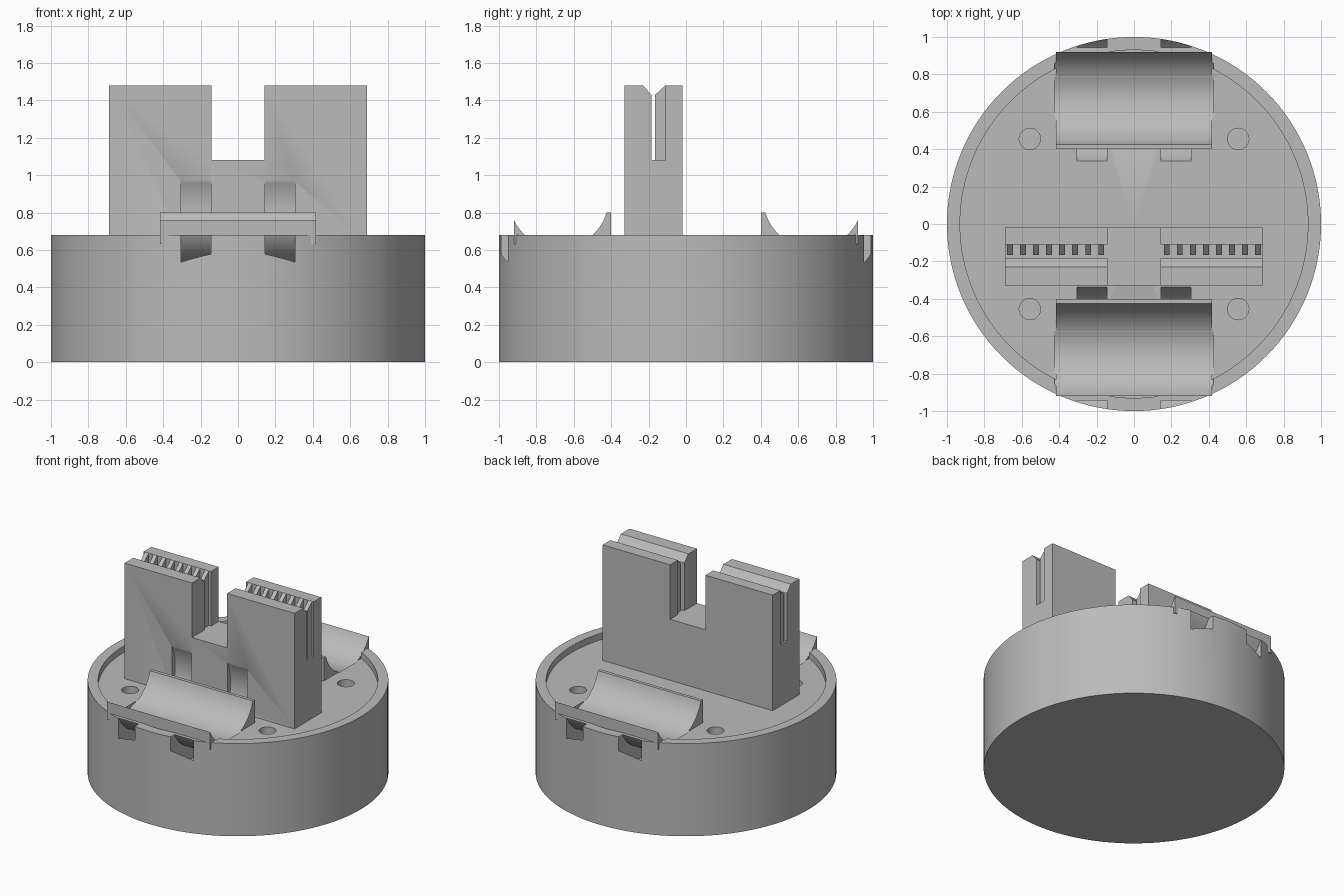
import bpy, bmesh, math
from mathutils import Matrix, Vector

cube = bpy.data.objects.get("Cube")
if cube:
    bpy.data.objects.remove(cube, do_unlink=True)

grey = bpy.data.materials.new("plain_grey")
grey.use_nodes = True
GREY = (0.5, 0.5, 0.5, 1)
grey.diffuse_color = GREY
grey.node_tree.nodes["Principled BSDF"].inputs["Base Color"].default_value = GREY

FLOOR, RIM = 0.632, 0.68


def finish(bm, name):
    bmesh.ops.recalc_face_normals(bm, faces=bm.faces)
    mesh = bpy.data.meshes.new(name)
    bm.to_mesh(mesh)
    bm.free()
    mesh.materials.append(grey)
    ob = bpy.data.objects.new(name, mesh)
    bpy.context.collection.objects.link(ob)
    return ob


def prism(name, outline, x0, x1):
    """Extrude a (y, z) outline along x."""
    bm = bmesh.new()
    face = bm.faces.new([bm.verts.new((x0, y, z)) for y, z in outline])
    out = bmesh.ops.extrude_face_region(bm, geom=[face])
    moved = [v for v in out["geom"] if isinstance(v, bmesh.types.BMVert)]
    bmesh.ops.translate(bm, verts=moved, vec=(x1 - x0, 0, 0))
    return finish(bm, name)


def box(name, x0, x1, y0, y1, z0, z1):
    return prism(name, [(y0, z0), (y1, z0), (y1, z1), (y0, z1)], x0, x1)


def lathe(name, profile, steps, centre=(0, 0, 0), along_x=False, closed=False):
    """Spin a (radius, height) profile about z, or about x if along_x."""
    bm = bmesh.new()
    verts = [bm.verts.new((r, 0, h)) for r, h in profile]
    pairs = list(zip(verts, verts[1:]))
    if closed:
        pairs.append((verts[-1], verts[0]))
    edges = [bm.edges.new(p) for p in pairs]
    bmesh.ops.spin(bm, geom=verts + edges, cent=(0, 0, 0), axis=(0, 0, 1),
                   angle=math.tau, steps=steps, use_duplicate=False)
    bmesh.ops.remove_doubles(bm, verts=bm.verts, dist=1e-4)
    turn = Matrix.Rotation(math.pi / 2, 4, "Y") if along_x else Matrix.Identity(4)
    bm.transform(Matrix.Translation(Vector(centre)) @ turn)
    return finish(bm, name)


def rod(name, r, h0, h1, steps, centre, along_x=False):
    return lathe(name, [(0, h0), (r, h0), (r, h1), (0, h1)], steps, centre, along_x)


def cut(ob, cutters):
    bpy.context.view_layer.objects.active = ob
    for c in cutters:
        mod = ob.modifiers.new("cut", "BOOLEAN")
        mod.operation, mod.solver, mod.object = "DIFFERENCE", "EXACT", c
        bpy.ops.object.modifier_apply(modifier=mod.name)


# Round base with a shallow recessed top
base = lathe("round_base", [(0, 0), (1, 0), (1, RIM), (0.93, RIM), (0.93, FLOOR), (0, FLOOR)], 128)

# Slotted block: outline with a chamfered slot, and a gap in the middle
block = prism("slotted_block", [(-0.33, FLOOR), (-0.02, FLOOR), (-0.02, 1.48), (-0.11, 1.48),
                                (-0.11, 1.08), (-0.185, 1.08), (-0.185, 1.43), (-0.23, 1.48),
                                (-0.33, 1.48)], -0.69, 0.69)
gap = box("gap_cutter", -0.1425, 0.1425, -0.5, 0.2, 1.08, 1.7)
cut(block, [gap])

# Cutters for the cradles, tie channels and screw holes
helpers = [gap]
cradles = []
for s, side in ((-1, "front"), (1, "back")):
    trough = rod("trough_cutter", 0.266, -0.424, 0.424, 96, (0, s * 0.68, 0.875), True)
    ties = [lathe("tie_cutter", [(0.295, -0.08), (0.387, -0.08), (0.387, 0.08), (0.295, 0.08)],
                  80, (x, s * 0.68, 0.81), True, True) for x in (-0.225, 0.225)]
    holes = [rod("hole_cutter", 0.057, 0.3, 0.8, 32, (x, s * 0.455, 0)) for x in (-0.557, 0.557)]
    y0, y1 = sorted((s * 0.40, s * 0.92))
    cradle = box(side + "_cradle", -0.418, 0.418, y0, y1, FLOOR, 0.80)
    cut(cradle, [trough] + ties)
    cut(base, [trough] + ties + holes)
    if s < 0:
        cut(block, ties)
    cradles.append(cradle)
    helpers += [trough] + ties + holes

# Row of bevelled teeth along each slot
teeth = []
for s in (-1, 1):
    for i in range(8):
        x = s * (0.176 + i * 0.0696)
        teeth.append(prism("slot_tooth", [(-0.165, 1.08), (-0.11, 1.08), (-0.11, 1.48), (-0.165, 1.43)],
                           x - 0.015, x + 0.015))

for h in helpers:
    bpy.data.objects.remove(h, do_unlink=True)

# Smooth the curved walls, keep the edges sharp
bpy.ops.object.select_all(action="DESELECT")
for ob in [base, block] + cradles:
    ob.select_set(True)
bpy.context.view_layer.objects.active = base
bpy.ops.object.shade_smooth_by_angle(angle=math.radians(30))
